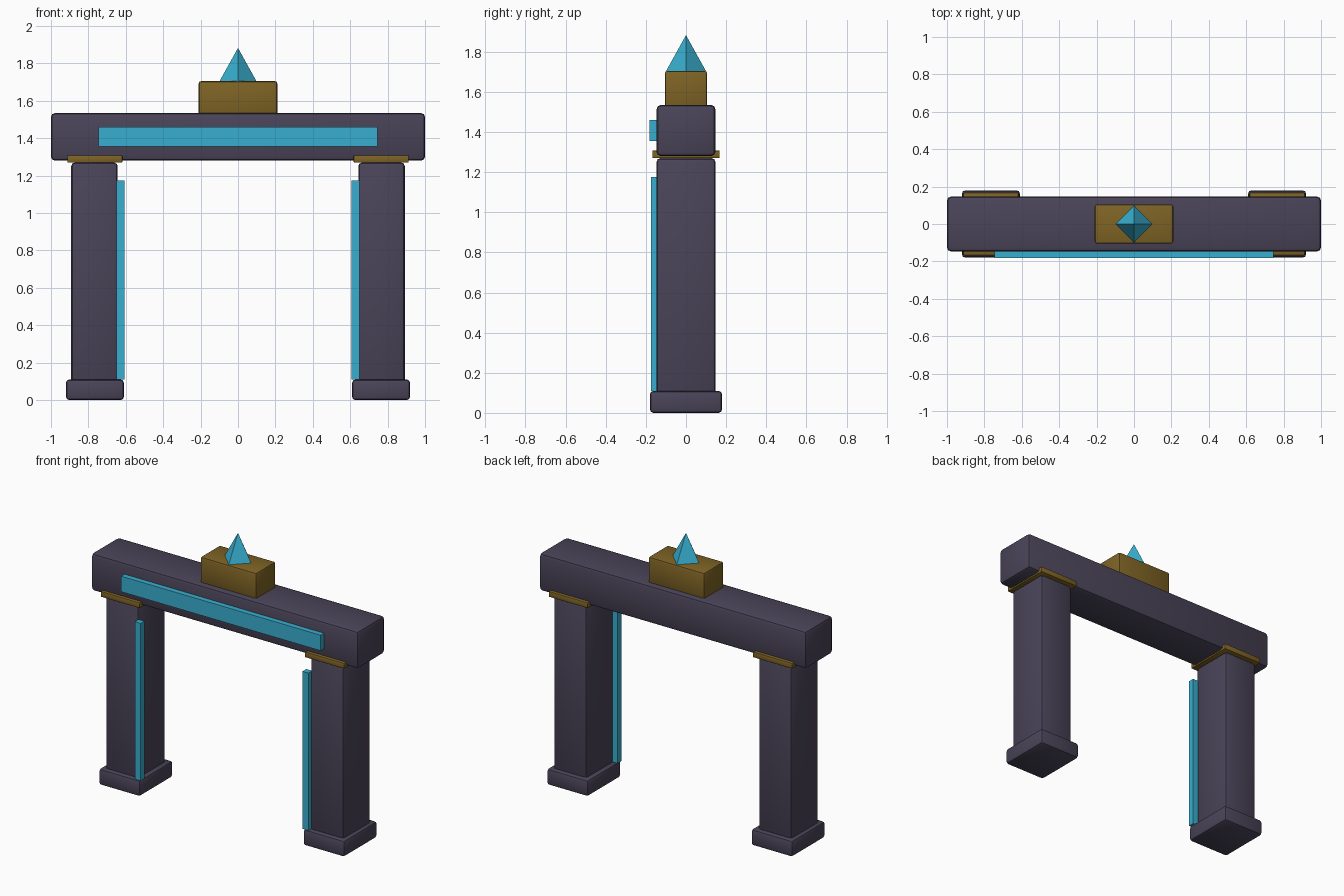
import bpy
import math

cube = bpy.data.objects.get("Cube")
if cube:
    bpy.data.objects.remove(cube, do_unlink=True)


def material(name, rgb):
    mat = bpy.data.materials.new(name)
    mat.use_nodes = True
    color = (*rgb, 1.0)
    mat.diffuse_color = color
    mat.node_tree.nodes["Principled BSDF"].inputs["Base Color"].default_value = color
    return mat


STONE = material("dark violet stone", (0.068, 0.058, 0.098))
GOLD = material("aged gold", (0.21, 0.125, 0.018))
GLOW = material("glowing cyan", (0.04, 0.43, 0.63))


def block(name, x, y, z, mat, bevel=0.0):
    """Box between the (low, high) limits on each axis, with softened edges."""
    limits = (x, y, z)
    bpy.ops.mesh.primitive_cube_add(size=1, location=[(a + b) / 2 for a, b in limits])
    obj = bpy.context.object
    obj.name = name
    obj.scale = [b - a for a, b in limits]
    bpy.ops.object.transform_apply(location=False, rotation=False, scale=True)
    obj.data.materials.append(mat)
    if bevel:
        mod = obj.modifiers.new("soft edges", "BEVEL")
        mod.width = bevel
        mod.segments = 2
        bpy.ops.object.modifier_apply(modifier=mod.name)
        bpy.ops.object.shade_smooth_by_angle(angle=math.radians(35))
    return obj


# Mirrored legs: foot, pillar, collar and light strip
for side, sign in (("left", 1), ("right", -1)):
    def span(a, b):
        return tuple(sorted((sign * a, sign * b)))

    block(side + "_foot", span(0.61, 0.92), (-0.18, 0.18), (0, 0.11), STONE, 0.018)
    block(side + "_pillar", span(0.643, 0.892), (-0.147, 0.147), (0.09, 1.27), STONE, 0.02)
    block(side + "_collar", span(0.618, 0.912), (-0.168, 0.168), (1.27, 1.308), GOLD, 0.005)
    block(side + "_light_strip", span(0.606, 0.65), (-0.175, -0.135), (0.11, 1.175), GLOW)

# Lintel with its light panel
block("lintel", (-1, 1), (-0.147, 0.147), (1.28, 1.535), STONE, 0.022)
block("lintel_light_panel", (-0.747, 0.747), (-0.183, -0.14), (1.355, 1.46), GLOW)

# Crown block and crystal
block("crown_block", (-0.21, 0.21), (-0.105, 0.105), (1.52, 1.705), GOLD, 0.012)
bpy.ops.mesh.primitive_cone_add(vertices=4, radius1=0.1, radius2=0, depth=0.18,
                                location=(0, 0, 1.793))
crystal = bpy.context.object
crystal.name = "crystal"
crystal.data.materials.append(GLOW)
